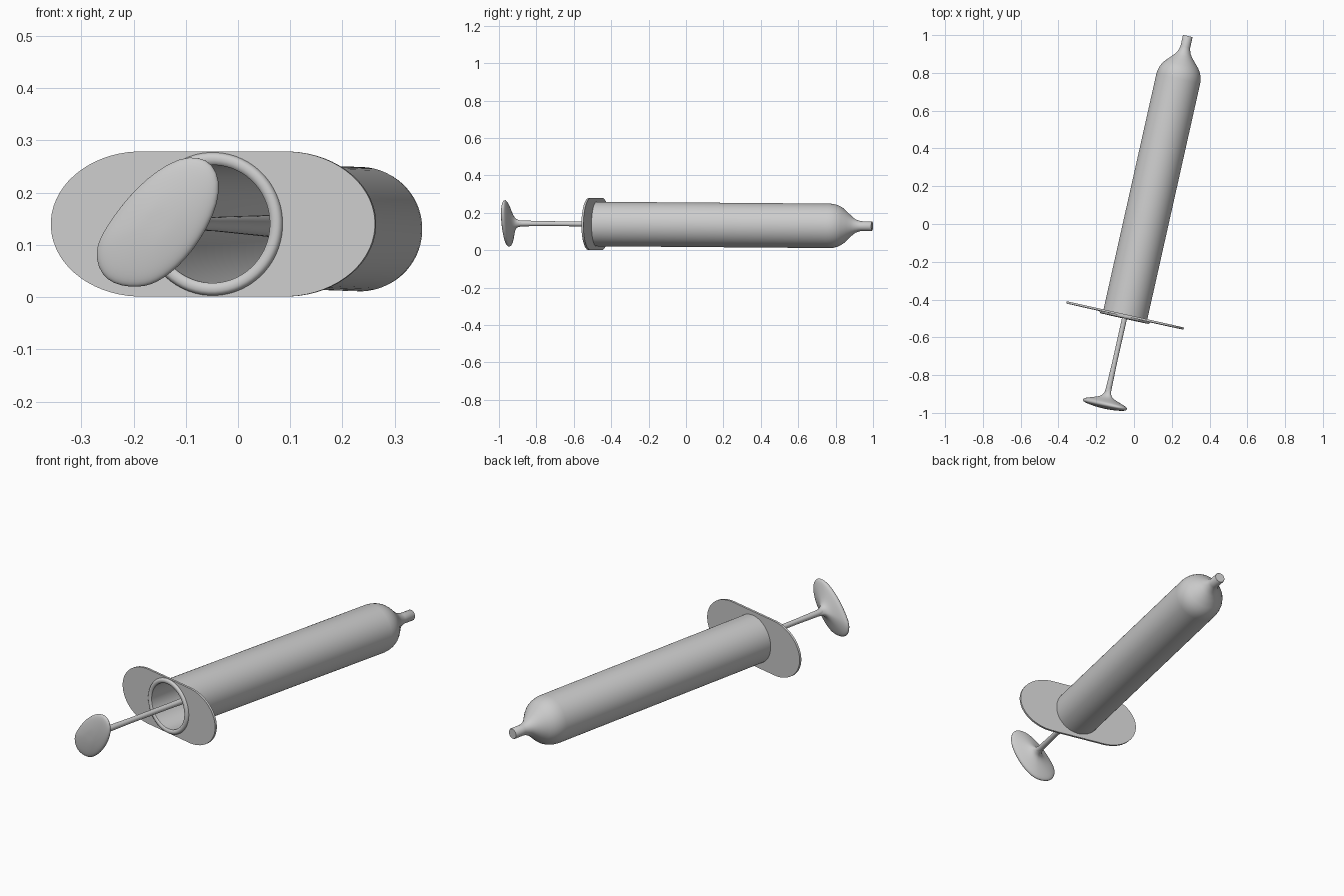
import bpy, bmesh, math
from mathutils import Vector

if "Cube" in bpy.data.objects:
    bpy.data.objects.remove(bpy.data.objects["Cube"])

# Syringe frame: origin at the flange centre, axis turned in plan and dipping slightly
ORIGIN = Vector((-0.047, -0.485, 0.14))
ANG = math.radians(12.64)
AXIS = Vector((math.sin(ANG), math.cos(ANG), -0.0077)).normalized()
SIDE = Vector((math.cos(ANG), -math.sin(ANG), 0))
UP = SIDE.cross(AXIS).normalized()


def place(u, v, t):
    return ORIGIN + SIDE * u + UP * v + AXIS * t


def circle(r, t, n=64):
    return [(r * math.cos(2 * math.pi * (i + .5) / n),
             r * math.sin(2 * math.pi * (i + .5) / n), t) for i in range(n)]


def loft(name, loops, closed=False, angle=35, subsurf=0):
    """Skin a list of equal-length loops; cap the ends unless closed."""
    bm = bmesh.new()
    rows = [[bm.verts.new(place(*p)) for p in loop] for loop in loops]
    n = len(rows[0])
    pairs = list(zip(rows, rows[1:]))
    if closed:
        pairs.append((rows[-1], rows[0]))
    for a, b in pairs:
        for i in range(n):
            j = (i + 1) % n
            bm.faces.new((a[i], a[j], b[j], b[i]))
    if not closed:
        bm.faces.new(rows[0])
        bm.faces.new(rows[-1])
    bmesh.ops.recalc_face_normals(bm, faces=bm.faces[:])
    me = bpy.data.meshes.new(name)
    bm.to_mesh(me)
    bm.free()
    ob = bpy.data.objects.new(name, me)
    bpy.context.collection.objects.link(ob)
    bpy.ops.object.select_all(action='DESELECT')
    ob.select_set(True)
    bpy.context.view_layer.objects.active = ob
    if subsurf:
        m = ob.modifiers.new("smooth", 'SUBSURF')
        m.levels = m.render_levels = subsurf
        bpy.ops.object.shade_smooth()
    else:
        bpy.ops.object.shade_smooth_by_angle(angle=math.radians(angle))
    return ob


# Barrel: hollow tube with shoulder, neck and nozzle (outside, then back along the bore)
barrel = [(.119, 0), (.119, 1.285), (.117, 1.305), (.112, 1.325), (.103, 1.345),
          (.09, 1.363), (.065, 1.39), (.047, 1.41), (.036, 1.426), (.029, 1.445),
          (.026, 1.458), (.026, 1.514), (.024, 1.517),
          (0.001, 1.517), (0.001, 1.40), (.03, 1.39), (.09, 1.34), (.112, 1.29), (.113, 0)]
loft("barrel", [circle(r, t) for r, t in barrel], closed=True)

# Rounded lip around the barrel mouth
lip = [(.113, .006), (.113, -.010), (.116, -.014), (.122, -.016), (.129, -.016),
       (.134, -.013), (.137, -.007), (.137, .006)]
loft("barrel_lip", [circle(r, t) for r, t in lip], closed=True)


# Finger flange: flat-sided oval plate with the bore cut through
def oval(t):
    return [(math.copysign(.14, u) + .178 * u, .139 * v, t) for u, v, _ in circle(1, t)]


loft("finger_flange", [oval(-.005), oval(.006), circle(.116, .006), circle(.116, -.005)],
     closed=True, angle=30)

# Plunger rod, widening slightly toward the stopper
rod = [(.016, -.47), (.0155, -.40), (.013, -.25), (.0135, 0), (.021, .49),
       (.024, 1.0), (.04, 1.17), (.04, 1.20)]
loft("plunger_rod", [circle(r, t, 32) for r, t in rod])

# Rubber stopper sealing the bore
stopper = [(.105, 1.18), (.112, 1.19), (.112, 1.27), (.105, 1.285), (.03, 1.36)]
loft("plunger_stopper", [circle(r, t, 48) for r, t in stopper])

# Thumb pad: irregular rounded lozenge flaring out of the rod
PAD = [(.124, .04), (.112, .117), (.043, .13), (-.045, .066), (-.10, -.008),
       (-.126, -.055), (-.106, -.115), (-.036, -.126), (.008, -.11), (.066, -.06)]


def pad_ring(k, t, r=.016):
    """Blend from a rod-sized circle (k=0) to the pad outline (k=1)."""
    ring = []
    for u, v in PAD:
        d = math.hypot(u, v)
        f = (1 - k) * r / d + k * 1.03
        ring.append((u * f, v * f, t))
    return ring


loft("thumb_pad", [pad_ring(k, t) for k, t in
                   [(0, -.385), (.01, -.41), (.06, -.432), (.25, -.447), (.62, -.46),
                    (.95, -.472), (1.0, -.481), (.97, -.490), (.75, -.497), (.35, -.503),
                    (.05, -.505)]], subsurf=2)
